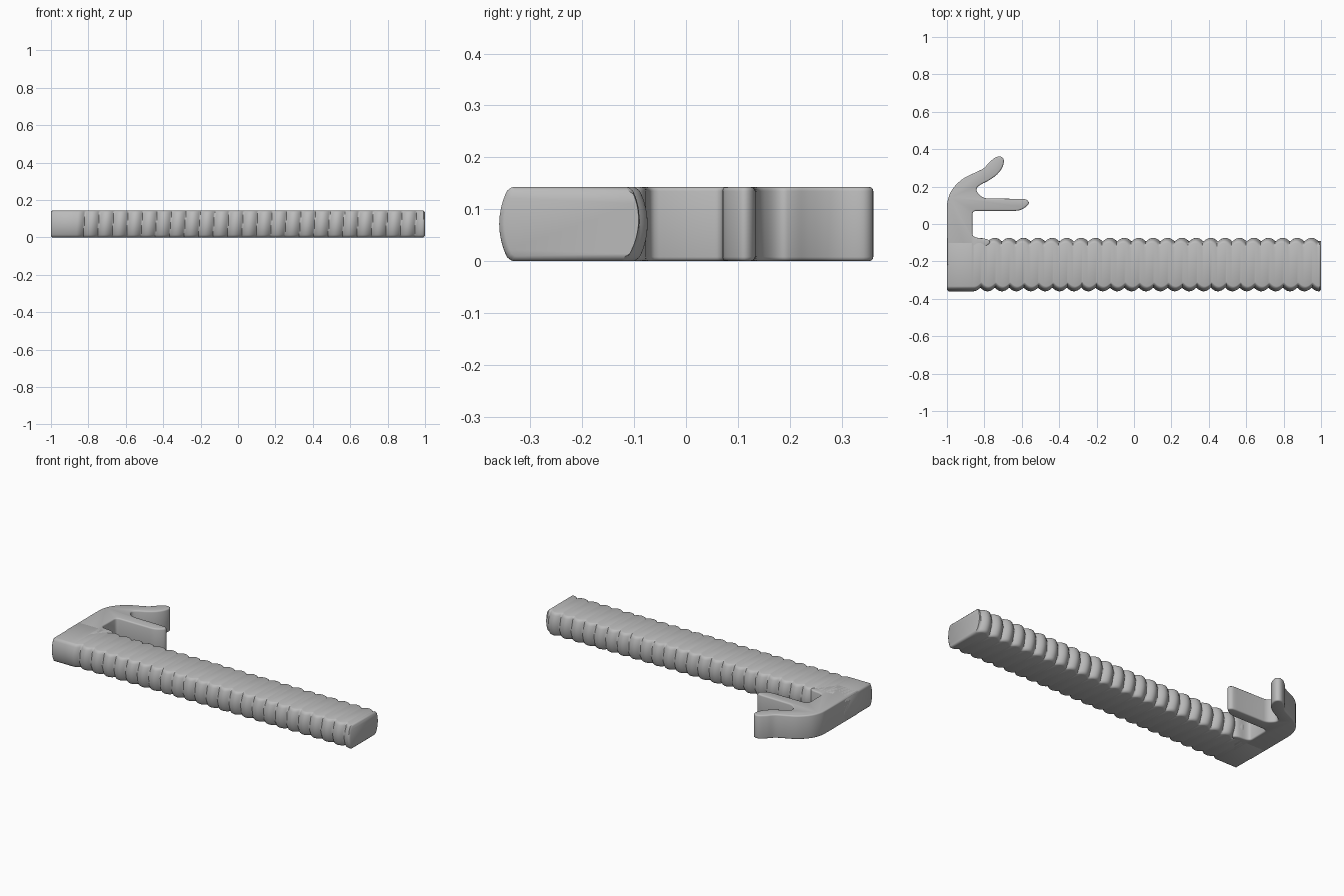
import bpy, bmesh, math

cube = bpy.data.objects.get("Cube")
if cube:
    bpy.data.objects.remove(cube)

HEIGHT = 0.143          # thickness between the two flats
HALF = HEIGHT / 2
AXIS_Y = -0.217         # thread axis
R_CREST, R_ROOT = 0.143, 0.122
PITCH = 0.077
EDGE = 0.008            # softened edges

grey = bpy.data.materials.new("light grey plastic")
grey.use_nodes = True
colour = (0.5, 0.5, 0.5, 1)
grey.diffuse_color = colour
grey.node_tree.nodes["Principled BSDF"].inputs["Base Color"].default_value = colour


def make_object(name, bm):
    bmesh.ops.recalc_face_normals(bm, faces=bm.faces)
    mesh = bpy.data.meshes.new(name)
    bm.to_mesh(mesh)
    bm.free()
    mesh.materials.append(grey)
    obj = bpy.data.objects.new(name, mesh)
    bpy.context.collection.objects.link(obj)
    return obj


def smooth(obj, degrees):
    bpy.ops.object.select_all(action='DESELECT')
    obj.select_set(True)
    bpy.context.view_layer.objects.active = obj
    bpy.ops.object.shade_smooth_by_angle(angle=math.radians(degrees))


def thread_radius(x, angle, start):
    """Rounded helical ridges, plain before the start."""
    if x < start:
        return R_CREST
    turn = (x + 0.86) / PITCH + angle / math.tau
    return R_ROOT + (R_CREST - R_ROOT) * abs(math.sin(math.pi * turn)) ** 0.8


def section(x, inset):
    """Round bar section cut by two flats."""
    half = HALF - inset
    ring = []
    for side in (-1, 1):
        for i in range(15):
            t = side * math.cos(math.pi * i / 14)
            z = half * t
            angle = math.atan2(z, side * R_CREST)
            r = thread_radius(x, angle, -0.86)
            round_off = EDGE * max(0, (abs(t) - 0.9) / 0.1) ** 2
            y = AXIS_Y + side * (math.sqrt(r * r - z * z) - round_off - inset)
            ring.append((x, y, HALF + z))
    return ring


# Threaded bar with flats, swept along x
bm = bmesh.new()
steps = 336
stations = [(-1, EDGE), (-1 + EDGE, 0)]
stations += [(-0.87 + 1.862 * i / steps, 0) for i in range(steps + 1)]
stations.append((1, EDGE))
rings = [[bm.verts.new(p) for p in section(x, inset)] for x, inset in stations]
for a, b in zip(rings, rings[1:]):
    for i in range(len(a)):
        j = (i + 1) % len(a)
        bm.faces.new((a[i], a[j], b[j], b[i]))
bm.faces.new(rings[0])
bm.faces.new(rings[-1])
bar = make_object("threaded_bar", bm)
smooth(bar, 50)

# Hooked arm: outline with two prongs, extruded and softened
outline = [
    (-1, -0.22), (-1, 0.07), (-0.995, 0.13), (-0.97, 0.187), (-0.917, 0.24),
    (-0.853, 0.273), (-0.805, 0.297), (-0.773, 0.33), (-0.74, 0.356),
    (-0.712, 0.36), (-0.696, 0.342), (-0.703, 0.305), (-0.73, 0.267),
    (-0.773, 0.235), (-0.82, 0.21), (-0.842, 0.187), (-0.828, 0.158),
    (-0.789, 0.137), (-0.605, 0.134), (-0.572, 0.128), (-0.563, 0.107),
    (-0.596, 0.08), (-0.639, 0.07), (-0.845, 0.07), (-0.864, 0.052),
    (-0.864, -0.052), (-0.845, -0.072), (-0.79, -0.08), (-0.77, -0.1),
    (-0.8, -0.13), (-0.87, -0.22)]

# Curve through the points, with straight runs kept straight
def spline(points):
    result = []
    n = len(points)
    for i, p1 in enumerate(points):
        p0, p2, p3 = points[i - 1], points[(i + 1) % n], points[(i + 2) % n]
        if math.dist(p1, p2) > 0.09:
            result.append(p1)
            continue
        for k in range(4):
            t = k / 4
            xy = []
            for a, b, c, d in zip(p0, p1, p2, p3):
                m1, m2 = (c - a) / 2, (d - b) / 2
                limit = abs(c - b) * 1.5 + 0.012
                m1, m2 = (max(-limit, min(limit, m)) for m in (m1, m2))
                xy.append((2*t**3 - 3*t**2 + 1) * b + (t**3 - 2*t**2 + t) * m1
                          + (3*t**2 - 2*t**3) * c + (t**3 - t**2) * m2)
            result.append(xy)
    return result


bm = bmesh.new()
base = bm.faces.new([bm.verts.new((x, y, 0)) for x, y in spline(outline)])
top = bmesh.ops.extrude_face_region(bm, geom=[base])["geom"]
bmesh.ops.translate(bm, vec=(0, 0, HEIGHT),
                    verts=[v for v in top if isinstance(v, bmesh.types.BMVert)])
rim = [e for e in bm.edges if e.verts[0].co.z == e.verts[1].co.z]
bmesh.ops.bevel(bm, geom=rim, offset=EDGE, segments=3, profile=0.5, affect='EDGES')
hook = make_object("hooked_arm", bm)
smooth(hook, 50)
